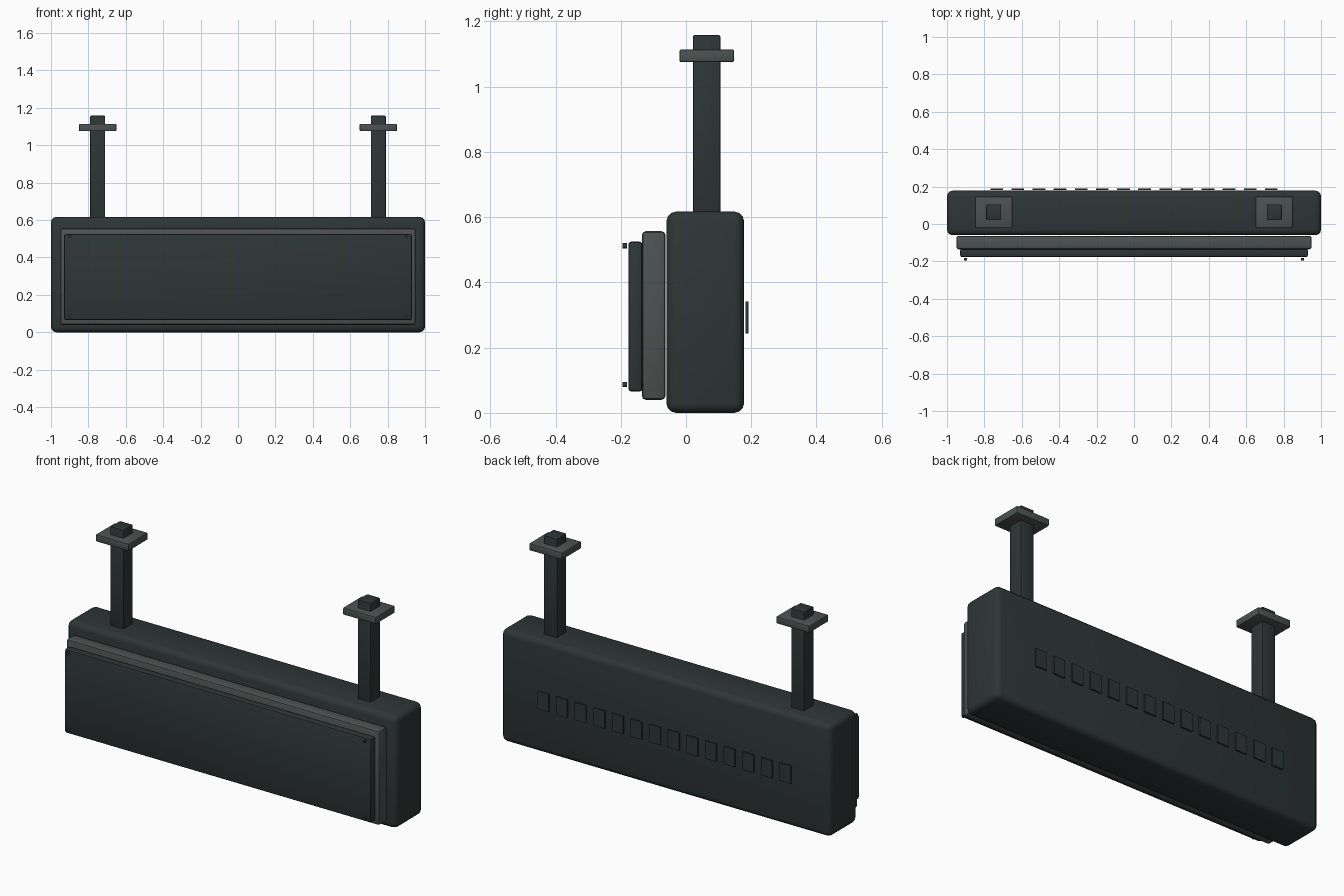
import bpy
import math

if "Cube" in bpy.data.objects:
    bpy.data.objects.remove(bpy.data.objects["Cube"], do_unlink=True)


def make_material(name, rgb):
    mat = bpy.data.materials.new(name)
    mat.use_nodes = True
    color = (*rgb, 1.0)
    mat.diffuse_color = color
    mat.node_tree.nodes["Principled BSDF"].inputs["Base Color"].default_value = color
    return mat


DARK = make_material("dark slate", (0.027, 0.037, 0.036))
GREY = make_material("mid grey", (0.072, 0.086, 0.083))


def box(name, x, y, z, mat, bevel=0.0, segments=2):
    """Bevelled box spanning the given (min, max) ranges."""
    spans = (x, y, z)
    bpy.ops.mesh.primitive_cube_add(size=1, location=[(a + b) / 2 for a, b in spans])
    obj = bpy.context.object
    obj.name = name
    obj.scale = [b - a for a, b in spans]
    bpy.ops.object.transform_apply(location=False, rotation=False, scale=True)
    obj.data.materials.append(mat)
    if bevel:
        mod = obj.modifiers.new("rounded edges", "BEVEL")
        mod.width = bevel
        mod.segments = segments
        bpy.ops.object.modifier_apply(modifier=mod.name)
        bpy.ops.object.shade_smooth_by_angle(angle=math.radians(35))
    return obj


# Housing, front frame and display panel
box("housing", (-1, 1), (-0.06, 0.178), (0, 0.617), DARK, 0.03, 3)
box("display_frame", (-0.95, 0.95), (-0.135, -0.063), (0.04, 0.557), GREY, 0.012)
box("display_panel", (-0.93, 0.93), (-0.177, -0.133), (0.065, 0.525), DARK, 0.01)

for side, label in ((-1, "right"), (1, "left")):
    # Ceiling posts with mounting plates
    px = 0.75 * side
    box(f"post_{label}", (px - 0.04, px + 0.04), (0.021, 0.105), (0.59, 1.158), DARK, 0.005)
    box(f"mount_plate_{label}", (px - 0.1, px + 0.1), (-0.02, 0.147),
        (1.075, 1.114), GREY, 0.005)
    # Corner screws in front of the panel
    for level, z in (("lower", 0.087), ("upper", 0.512)):
        sx = 0.9 * side
        bpy.ops.mesh.primitive_cylinder_add(
            vertices=12, radius=0.008, depth=0.013,
            location=(sx, -0.188, z), rotation=(math.pi / 2, 0, 0))
        screw = bpy.context.object
        screw.name = f"screw_{level}_{label}"
        screw.data.materials.append(DARK)

# Row of vent plates behind the housing
COUNT = 14
for i in range(COUNT):
    vx = (i - (COUNT - 1) / 2) * 0.113
    box(f"vent_{i + 1}", (vx - 0.034, vx + 0.034), (0.183, 0.191), (0.244, 0.341), DARK)
